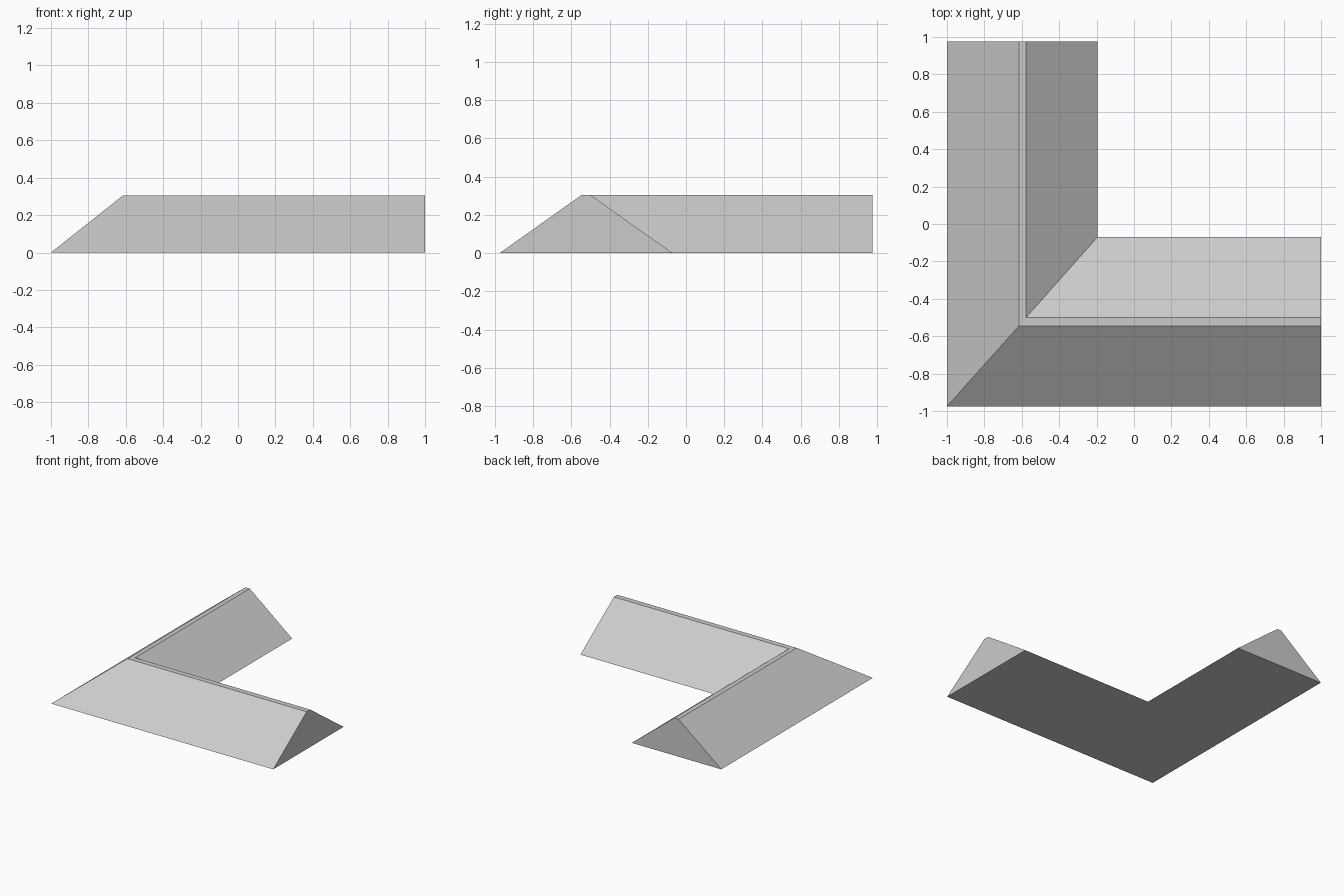
import bpy
import bmesh

cube = bpy.data.objects.get("Cube")
if cube:
    bpy.data.objects.remove(cube, do_unlink=True)

# Single plain grey
grey = bpy.data.materials.new("light_grey")
grey.use_nodes = True
colour = (0.6, 0.6, 0.6, 1)
grey.diffuse_color = colour
grey.node_tree.nodes["Principled BSDF"].inputs["Base Color"].default_value = colour

# Mitred corner profile: outer foot, outer ridge, inner ridge, inner foot
HEIGHT = 0.305
BACK_END, LEFT_END = 0.975, 1.0
corner = [(-1.0, -0.975, 0), (-0.615, -0.545, HEIGHT),
          (-0.577, -0.5, HEIGHT), (-0.195, -0.07, 0)]

# Sweep the profile from the back end, round the mitre, to the left end
bm = bmesh.new()
sections = [
    [bm.verts.new((x, BACK_END, z)) for x, y, z in corner],
    [bm.verts.new(p) for p in corner],
    [bm.verts.new((LEFT_END, y, z)) for x, y, z in corner],
]
for a, b in zip(sections, sections[1:]):
    for i in range(len(corner)):
        j = (i + 1) % len(corner)
        bm.faces.new((a[i], a[j], b[j], b[i]))

# End caps
bm.faces.new(sections[0])
bm.faces.new(sections[-1])
bmesh.ops.recalc_face_normals(bm, faces=bm.faces[:])

mesh = bpy.data.meshes.new("corner_ridge")
bm.to_mesh(mesh)
bm.free()
mesh.materials.append(grey)
ridge = bpy.data.objects.new("corner_ridge", mesh)
bpy.context.collection.objects.link(ridge)
